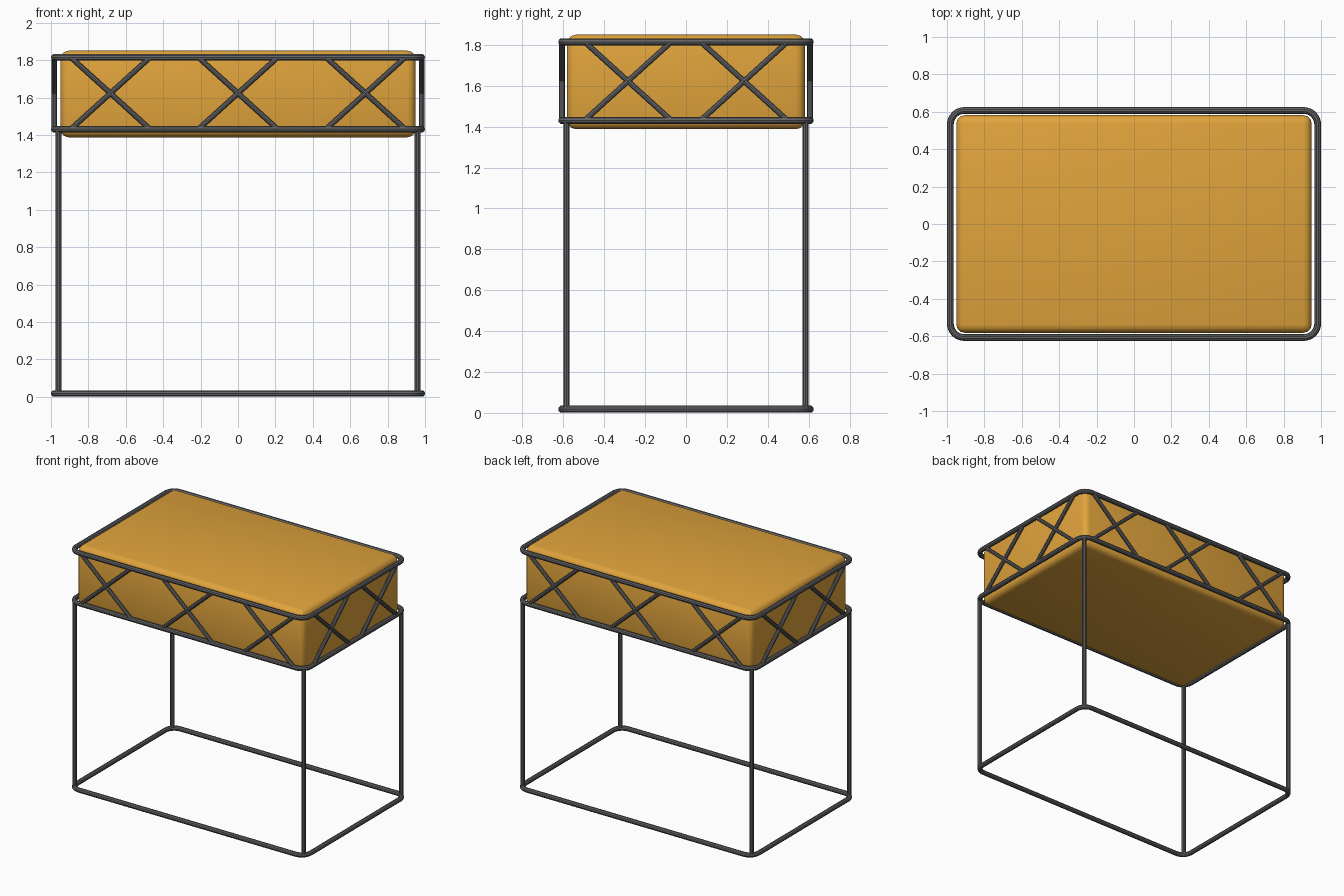
import bpy, bmesh
from math import sin, cos, pi, sqrt

if "Cube" in bpy.data.objects:
    bpy.data.objects.remove(bpy.data.objects["Cube"])

HX, HY = 0.982, 0.607          # tube centre lines of the rings
CORNER = 0.075                 # ring corner radius
Z_FLOOR, Z_LOW, Z_TOP = 0.018, 1.431, 1.815


def material(name, rgb):
    m = bpy.data.materials.new(name)
    m.diffuse_color = (*rgb, 1)
    m.use_nodes = True
    m.node_tree.nodes["Principled BSDF"].inputs["Base Color"].default_value = m.diffuse_color
    return m


STEEL = material("dark_steel", (0.13, 0.13, 0.13))
FABRIC = material("ochre_fabric", (0.75, 0.37, 0.045))


def tube(name, paths, radius, cyclic=False):
    """Round tubes swept along straight-segment paths, as one mesh."""
    cu = bpy.data.curves.new(name, 'CURVE')
    cu.dimensions = '3D'
    cu.bevel_depth = radius
    cu.bevel_resolution = 3
    cu.use_fill_caps = not cyclic
    for pts in paths:
        sp = cu.splines.new('POLY')
        sp.points.add(len(pts) - 1)
        for p, co in zip(sp.points, pts):
            p.co = (*co, 1)
        sp.use_cyclic_u = cyclic
    ob = bpy.data.objects.new(name, cu)
    bpy.context.collection.objects.link(ob)
    bpy.ops.object.select_all(action='DESELECT')
    ob.select_set(True)
    bpy.context.view_layer.objects.active = ob
    bpy.ops.object.convert(target='MESH')
    ob = bpy.context.object
    ob.name = name
    bpy.ops.object.shade_smooth_by_angle()
    ob.data.materials.clear()
    ob.data.materials.append(STEEL)
    return ob


def ring_path(z, steps=8):
    pts = []
    for q, (sx, sy) in enumerate([(1, 1), (-1, 1), (-1, -1), (1, -1)]):
        for i in range(steps + 1):
            a = (q + i / steps) * pi / 2
            pts.append((sx * (HX - CORNER) + CORNER * cos(a),
                        sy * (HY - CORNER) + CORNER * sin(a), z))
    return pts


# Three rounded rectangular rings
for name, z in (("floor_ring", Z_FLOOR), ("lower_ring", Z_LOW), ("top_ring", Z_TOP)):
    tube(name, [ring_path(z)], 0.018, cyclic=True)

# Legs stand on the middle of each ring corner
inset = CORNER * (1 - 1 / sqrt(2))
for yn, sy in (("front", -1), ("back", 1)):
    for xn, sx in (("left", -1), ("right", 1)):
        x, y = sx * (HX - inset), sy * (HY - inset)
        tube(f"{yn}_{xn}_leg", [[(x, y, Z_FLOOR), (x, y, Z_LOW)]], 0.016)


# Crossed braces between the lower and top rings
def crosses(name, centres, place):
    w = 0.212
    paths = []
    for c in centres:
        for s in (-1, 1):
            paths.append([place(c - s * w, Z_LOW), place(c + s * w, Z_TOP)])
    tube(name, paths, 0.0145)


for name, s in (("front_braces", -1), ("back_braces", 1)):
    crosses(name, (-0.682, 0, 0.682), lambda t, z: (t, s * HY, z))
for name, s in (("left_braces", -1), ("right_braces", 1)):
    crosses(name, (-0.284, 0.284), lambda t, z: (s * HX, t, z))

# Padded block held inside the upper frame
me = bpy.data.meshes.new("cushion")
bm = bmesh.new()
bmesh.ops.create_cube(bm, size=1)
bmesh.ops.scale(bm, vec=(1.9, 1.164, 0.463), verts=bm.verts)
bmesh.ops.translate(bm, vec=(0, 0, 1.619), verts=bm.verts)
bmesh.ops.bevel(bm, geom=bm.edges[:], offset=0.045, segments=3,
                profile=0.5, affect='EDGES')
for f in bm.faces:
    f.smooth = True
bm.to_mesh(me)
bm.free()
me.materials.append(FABRIC)
bpy.context.collection.objects.link(bpy.data.objects.new("cushion", me))
